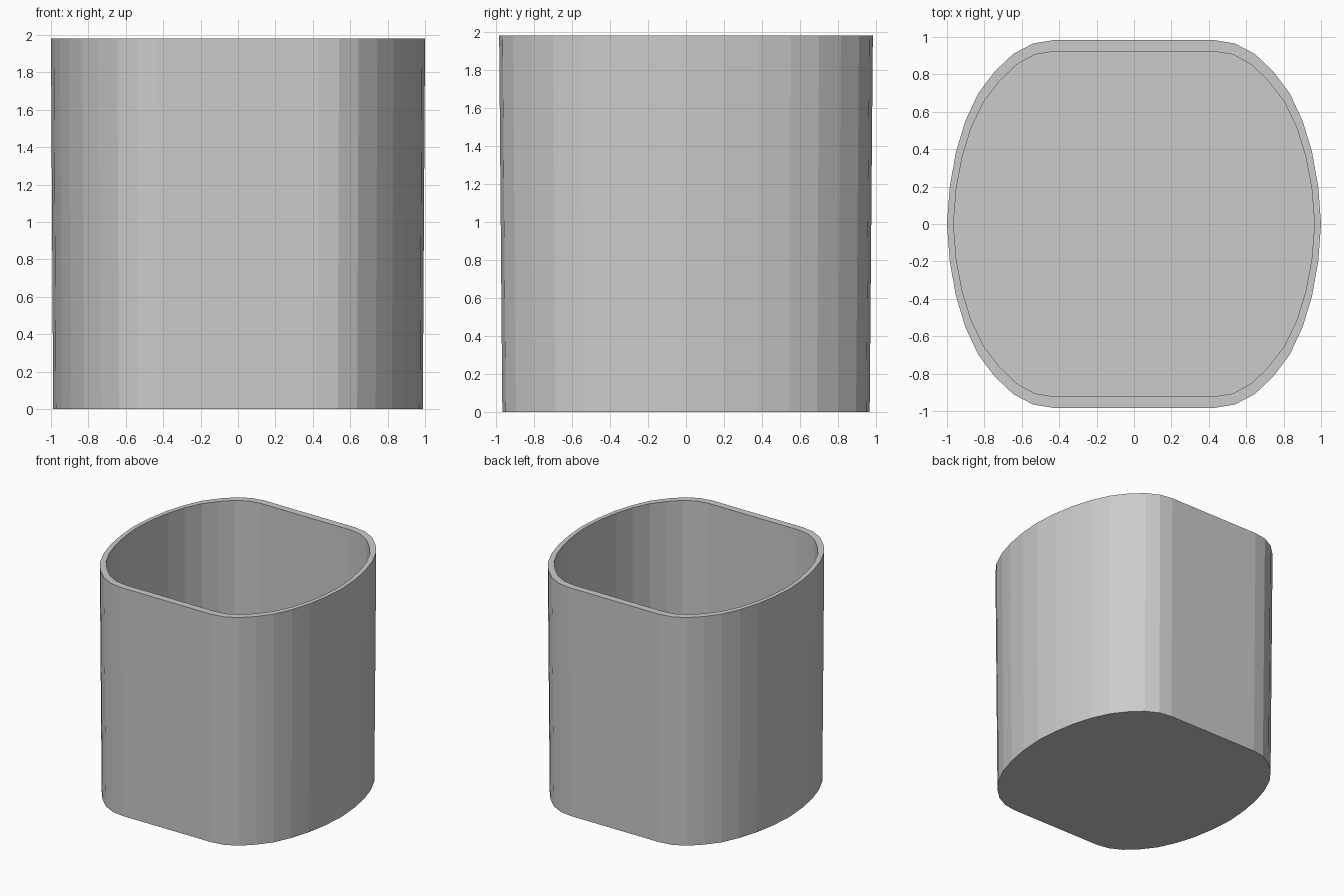
import bpy, bmesh

if "Cube" in bpy.data.objects:
    bpy.data.objects.remove(bpy.data.objects["Cube"])

HEIGHT = 1.98
FLOOR = 0.05

# Quarter outlines, from the side tip to the start of the flat face
OUTER = [(1.0, 0), (0.985, 0.2), (0.952, 0.385), (0.902, 0.55), (0.832, 0.7),
         (0.745, 0.815), (0.645, 0.91), (0.54, 0.965), (0.43, 0.983)]
INNER = [(0.965, 0), (0.95, 0.19), (0.918, 0.36), (0.87, 0.515), (0.803, 0.655),
         (0.72, 0.762), (0.628, 0.852), (0.53, 0.906), (0.425, 0.923)]


def full_loop(quarter):
    """Mirror a quarter outline into a closed counter-clockwise loop."""
    half = quarter + [(-x, y) for x, y in reversed(quarter)]
    return half + [(-x, -y) for x, y in half[1:-1]]


def ring(bm, quarter, z, sx=1.0, sy=1.0):
    return [bm.verts.new((x * sx, y * sy, z)) for x, y in full_loop(quarter)]


bm = bmesh.new()
# Rings run up the slightly tapered outside, over the rim, down the inside
rings = [ring(bm, OUTER, 0, 0.988, 0.983),
         ring(bm, OUTER, HEIGHT),
         ring(bm, INNER, HEIGHT),
         ring(bm, INNER, FLOOR)]
for a, b in zip(rings, rings[1:]):
    n = len(a)
    for i in range(n):
        j = (i + 1) % n
        bm.faces.new((a[i], a[j], b[j], b[i]))
# Underside and inner floor
bm.faces.new(rings[0][::-1])
bm.faces.new(rings[-1])
bmesh.ops.recalc_face_normals(bm, faces=bm.faces)

mesh = bpy.data.meshes.new("container")
bm.to_mesh(mesh)
bm.free()
container = bpy.data.objects.new("container", mesh)
bpy.context.collection.objects.link(container)
